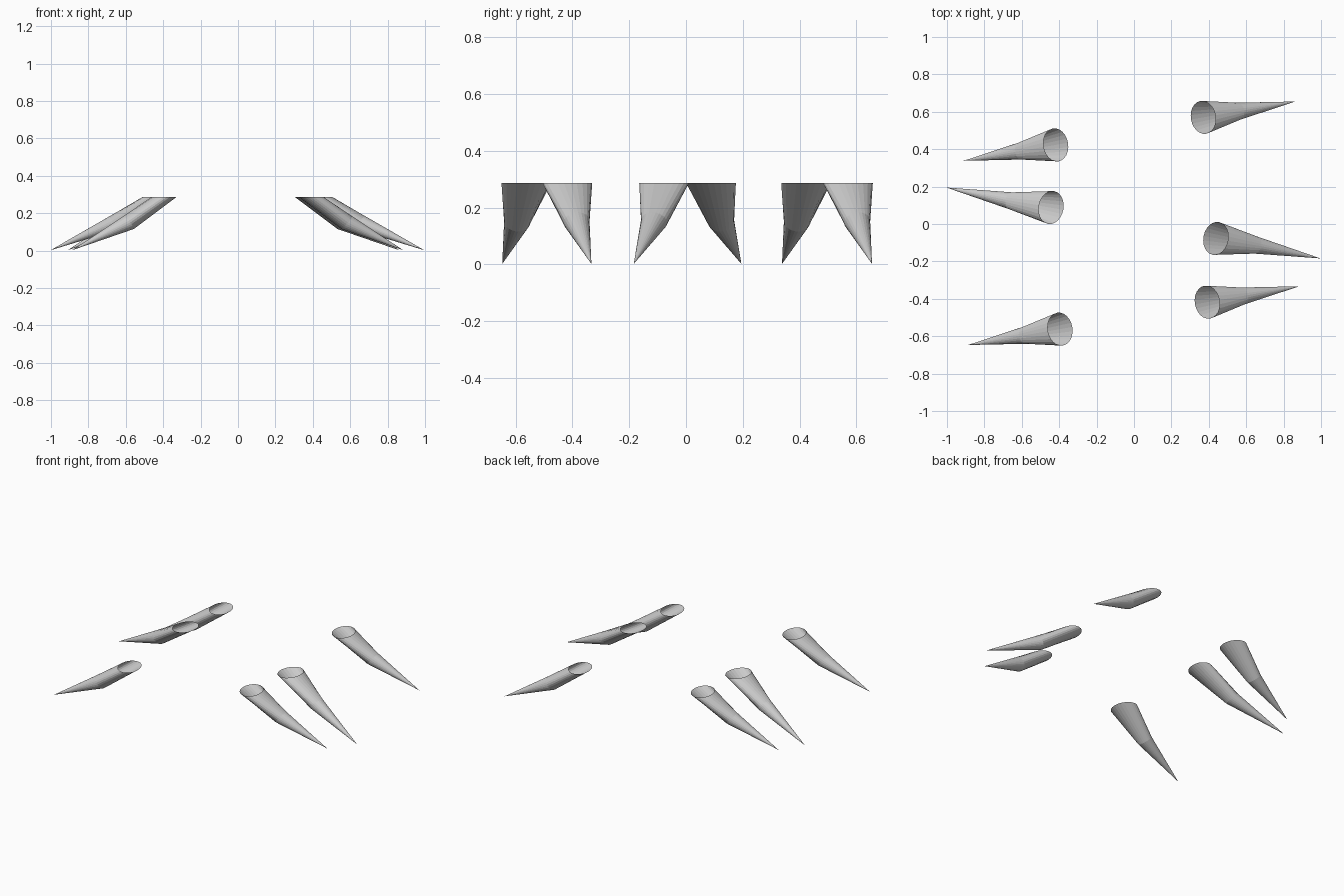
import bpy, bmesh, math
from mathutils import Vector

if "Cube" in bpy.data.objects:
    bpy.data.objects.remove(bpy.data.objects["Cube"])

SIDES = 24
TOP_Z = 0.287


def spike_leg(name, top, tip, bend):
    """Open hollow spike: flat oval mouth, tilted bend ring, pointed tip."""
    top = Vector((top[0], top[1], TOP_Z))
    tip = Vector((tip[0], tip[1], 0.002))
    mid = top + Vector(bend)
    mid.z = 0.15
    out = Vector((tip.x - top.x, tip.y - top.y, 0)).normalized()
    side = Vector((-out.y, out.x, 0))
    up = Vector((0, 0, 1))

    bm = bmesh.new()

    def ring(centre, a, b):
        return [bm.verts.new(centre + a * math.cos(t) + b * math.sin(t))
                for t in (2 * math.pi * i / SIDES for i in range(SIDES))]

    mouth = ring(top, out * 0.066, side * 0.089)
    elbow = ring(mid, out * 0.029 + up * 0.034, side * 0.046)
    point = bm.verts.new(tip)
    for i in range(SIDES):
        j = (i + 1) % SIDES
        bm.faces.new((mouth[i], elbow[i], elbow[j], mouth[j]))
        bm.faces.new((elbow[i], point, elbow[j]))
    bmesh.ops.recalc_face_normals(bm, faces=bm.faces)
    mesh = bpy.data.meshes.new(name)
    bm.to_mesh(mesh)
    bm.free()
    bpy.context.collection.objects.link(bpy.data.objects.new(name, mesh))


# name, mouth centre x/y, direction (+1 right, -1 left), long middle leg or not
legs = [
    ("right_back_leg", 0.370, 0.570, 1, False),
    ("right_middle_leg", 0.437, -0.077, 1, True),
    ("right_front_leg", 0.391, -0.418, 1, False),
    ("left_back_leg", -0.418, 0.423, -1, False),
    ("left_middle_leg", -0.443, 0.088, -1, True),
    ("left_front_leg", -0.395, -0.562, -1, False),
]
for name, x, y, s, is_long in legs:
    dx, dy = (0.560, -0.107) if is_long else (0.493, 0.085)
    bx, by = (0.215, -0.036) if is_long else (0.190, 0.033)
    spike_leg(name, (x, y), (x + s * dx, y + s * dy), (s * bx, s * by, 0))
